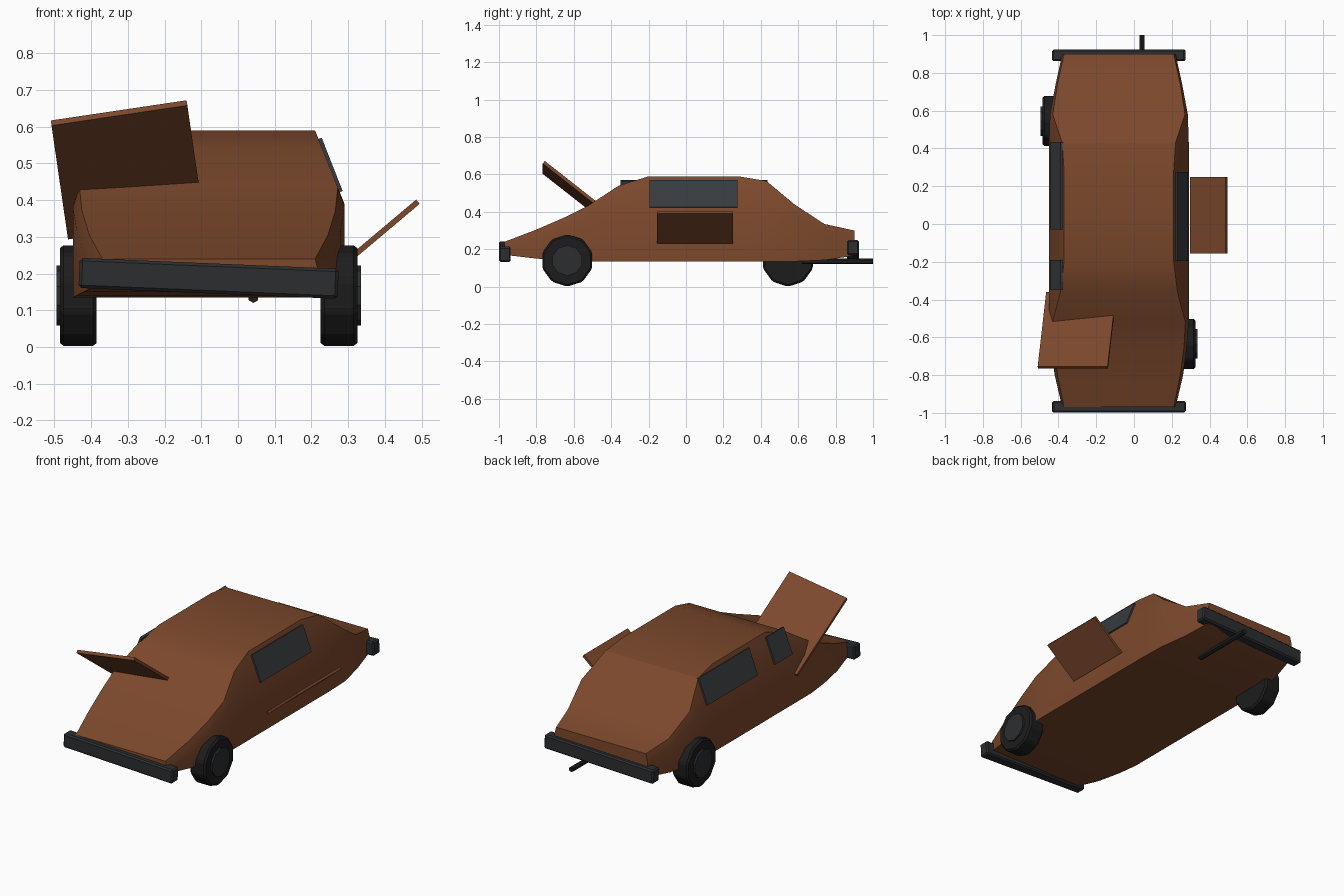
import bpy, bmesh, math
from mathutils import Vector

if "Cube" in bpy.data.objects:
    bpy.data.objects.remove(bpy.data.objects["Cube"])

CX = -0.08  # centre line of the body


def material(name, color):
    m = bpy.data.materials.new(name)
    m.diffuse_color = (*color, 1)
    m.use_nodes = True
    m.node_tree.nodes["Principled BSDF"].inputs["Base Color"].default_value = m.diffuse_color
    return m


RUST = material("rust", (0.20, 0.065, 0.025))
TYRE = material("rubber", (0.012, 0.012, 0.012))
TRIM = material("dark_metal", (0.025, 0.027, 0.03))
GLASS = material("glass", (0.04, 0.045, 0.05))


def finish(bm, name, mat):
    bmesh.ops.recalc_face_normals(bm, faces=bm.faces)
    mesh = bpy.data.meshes.new(name)
    bm.to_mesh(mesh)
    bm.free()
    ob = bpy.data.objects.new(name, mesh)
    bpy.context.collection.objects.link(ob)
    mesh.materials.append(mat)
    return ob


def bevel(ob, width):
    b = ob.modifiers.new("bevel", 'BEVEL')
    b.width, b.segments = width, 1


def loft(rings, name, mat):
    """Skin a list of equally sized closed rings and cap both ends."""
    bm = bmesh.new()
    vs = [[bm.verts.new(p) for p in r] for r in rings]
    n = len(vs[0])
    for a, b in zip(vs, vs[1:]):
        for i in range(n):
            j = (i + 1) % n
            bm.faces.new((a[i], a[j], b[j], b[i]))
    bm.faces.new(vs[0])
    bm.faces.new(vs[-1])
    return finish(bm, name, mat)


def slab(name, corner, u, v, thick, mat):
    """Flat panel spanned by u and v, thickened along its normal."""
    c, u, v = Vector(corner), Vector(u), Vector(v)
    n = u.cross(v).normalized() * thick
    quad = [c, c + u, c + u + v, c + v]
    return loft([quad, [p + n for p in quad]], name, mat)


def cylinder(name, start, axis, radius, sides, mat):
    s, axis = Vector(start), Vector(axis)
    e1 = Vector((0, 0, 1))
    e2 = axis.normalized().cross(e1)
    ring = [s + radius * (math.cos(a) * e1 + math.sin(a) * e2)
            for a in (2 * math.pi * i / sides for i in range(sides))]
    return loft([ring, [p + axis for p in ring]], name, mat)


# Body shell: y, bottom z, belt z, top z, belt half width, top half width
stations = [
    (-0.97, 0.17, 0.20, 0.24, 0.30, 0.29),
    (-0.80, 0.15, 0.25, 0.305, 0.34, 0.325),
    (-0.65, 0.14, 0.32, 0.37, 0.36, 0.345),
    (-0.52, 0.135, 0.38, 0.435, 0.37, 0.352),
    (-0.36, 0.135, 0.39, 0.54, 0.37, 0.31),
    (-0.20, 0.135, 0.39, 0.59, 0.37, 0.29),
    (0.28, 0.135, 0.39, 0.59, 0.37, 0.29),
    (0.43, 0.135, 0.39, 0.565, 0.37, 0.30),
    (0.58, 0.135, 0.38, 0.44, 0.365, 0.35),
    (0.74, 0.142, 0.29, 0.335, 0.335, 0.325),
    (0.90, 0.165, 0.26, 0.30, 0.30, 0.29),
]
rings = []
for y, zb, zm, zt, wm, wt in stations:
    half = [(wm, zb), (wm, zm), (wt, zt)]
    rings.append([(CX + w, y, z) for w, z in half] +
                 [(CX - w, y, z) for w, z in reversed(half)])
body = loft(rings, "body", RUST)
bpy.context.view_layer.objects.active = body
body.select_set(True)
bpy.ops.object.shade_smooth_by_angle(angle=math.radians(30))

# Bumpers, hanging slightly crooked
for name, y, z, tilt in (("front_bumper", -0.968, 0.187, 2.4),
                         ("rear_bumper", 0.893, 0.197, -2.0)):
    ob = slab(name, (-0.353, -0.031, -0.041), (0.706, 0, 0), (0, 0.062, 0), 0.082, TRIM)
    ob.location = (CX, y, z)
    ob.rotation_euler.y = math.radians(tilt)
    bevel(ob, 0.008)

# The two remaining wheels with hubs
for name, side, y in (("front_right", 1, -0.635), ("rear_left", -1, 0.545)):
    tyre = cylinder(name + "_tyre", (CX + side * 0.305, y, 0.14), (side * 0.10, 0, 0),
                    0.14, 10, TYRE)
    bevel(tyre, 0.01)
    cylinder(name + "_hub", (CX + side * 0.36, y, 0.14), (side * 0.055, 0, 0),
             0.082, 10, TRIM)

# Side windows lying on the sloped cabin sides
for name, side, y0, y1 in (("right_window", 1, -0.195, 0.275),
                           ("left_rear_window", -1, -0.03, 0.435),
                           ("left_front_window", -1, -0.35, -0.19)):
    slab(name, (CX + side * 0.365, y0, 0.425), (0, y1 - y0, 0),
         (-side * 0.057, 0, 0.145), -0.014 * side, GLASS)

# Sprung hood panel
slab("hood_panel", (-0.51, -0.755, 0.617), (0.37, 0, 0.055), (0.045, 0.395, -0.31),
     -0.018, RUST)

# Loose door panel
slab("door_panel", (0.305, -0.155, 0.23), (0, 0.405, 0), (0.19, 0, 0.16), -0.015, RUST)

# Exhaust pipe
cylinder("exhaust_pipe", (0.042, 0.62, 0.135), (0, 0.38, 0), 0.015, 6, TYRE)
